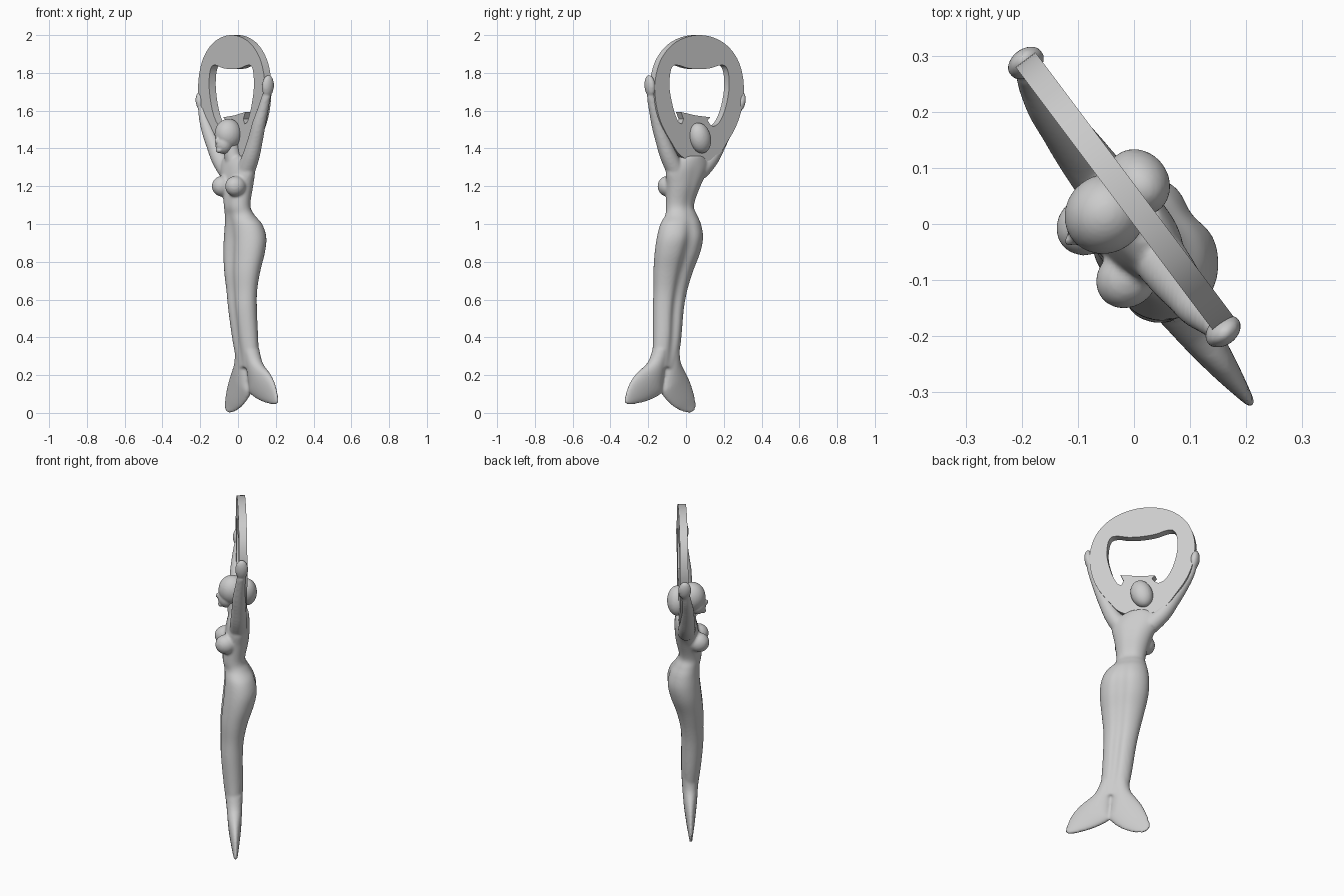
import bpy, bmesh
from math import sin, cos, pi, exp
from mathutils import Vector, Matrix

if "Cube" in bpy.data.objects:
    bpy.data.objects.remove(bpy.data.objects["Cube"])


# Local axes: a = sideways, b = towards the figure's front; the figure is turned about z
def W(a, b, z):
    return Vector((0.6 * a - 0.8 * b, -0.8 * a - 0.6 * b, z))


def smooth_path(pts, n=5, closed=False):
    pts = [Vector(p) for p in pts]
    N, out = len(pts), []
    for i in range(N if closed else N - 1):
        g = (lambda k: pts[k % N]) if closed else (lambda k: pts[min(max(k, 0), N - 1)])
        p0, p1, p2, p3 = g(i - 1), g(i), g(i + 1), g(i + 2)
        for k in range(n):
            t = k / n
            out.append(0.5 * (2 * p1 + (p2 - p0) * t + (2 * p0 - 5 * p1 + 4 * p2 - p3) * t * t
                              + (3 * p1 - p0 - 3 * p2 + p3) * t ** 3))
    return out if closed else out + [pts[-1]]


def loft(bm, rings):
    part = bmesh.new()
    vs = [[part.verts.new(p) for p in r] for r in rings]
    n = len(vs[0])
    for r, s in zip(vs, vs[1:]):
        for i in range(n):
            part.faces.new((r[i], r[(i + 1) % n], s[(i + 1) % n], s[i]))
    part.faces.new(vs[0])
    part.faces.new(vs[-1])
    merge(bm, part)


def merge(bm, part):
    bmesh.ops.recalc_face_normals(part, faces=part.faces)
    me = bpy.data.meshes.new("part")
    part.to_mesh(me)
    part.free()
    bm.from_mesh(me)
    bpy.data.meshes.remove(me)


def blob(bm, c, r, lean=0.0):
    part = bmesh.new()
    bmesh.ops.create_uvsphere(part, u_segments=24, v_segments=16, radius=1)
    rot = Matrix.Rotation(lean, 3, 'Y')
    for v in part.verts:
        p = rot @ Vector((v.co.x * r[0], v.co.y * r[1], v.co.z * r[2]))
        v.co = W(*(p + Vector(c)))
    merge(bm, part)


def tube(bm, path):
    # path rows: a, b, z, radius
    rows = smooth_path(path)
    rings = []
    for i, p in enumerate(rows):
        d = rows[min(i + 1, len(rows) - 1)] - rows[max(i - 1, 0)]
        d = Vector((d[0], d[2])).normalized()
        rings.append([W(p[0] + p[3] * cos(t) * d.y, p[1] + p[3] * sin(t), p[2] - p[3] * cos(t) * d.x)
                      for t in (2 * pi * k / 16 for k in range(16))])
    loft(bm, rings)


def finish(name, bm, voxel, rounds):
    me = bpy.data.meshes.new(name)
    bm.to_mesh(me)
    bm.free()
    ob = bpy.data.objects.new(name, me)
    bpy.context.collection.objects.link(ob)
    m = ob.modifiers.new("fuse", 'REMESH')
    m.mode, m.voxel_size, m.use_smooth_shade = 'VOXEL', voxel, True
    s = ob.modifiers.new("soften", 'SMOOTH')
    s.factor, s.iterations = 0.5, rounds
    return ob


body = bmesh.new()

# Trunk and legs: z, centre a, centre b, half width, half depth, groove
trunk = [(1.36, -.03, -.01, .07, .045, 0), (1.33, -.02, -.005, .115, .056, 0),
         (1.28, -.005, 0, .128, .066, .05), (1.2, .01, .01, .1, .07, .06),
         (1.1, .023, .0235, .08, .064, .05), (1.05, .025, .009, .09, .07, .05),
         (1.0, .04, -.006, .118, .086, .1), (.93, .048, -.011, .134, .098, .17),
         (.85, .0555, .001, .133, .095, .2), (.75, .0675, .0225, .116, .082, .2),
         (.65, .078, .0335, .099, .07, .22), (.55, .0895, .037, .09, .067, .25),
         (.4, .1025, .03, .083, .06, .22), (.3, .115, .026, .08, .05, .15), (.24, .125, .026, .085, .042, .08)]
rings = []
for z, ca, cb, A, B, g in smooth_path(trunk):
    ring = []
    for k in range(48):
        t = 2 * pi * k / 48
        dent = 1 - g * exp(-(cos(t) / .28) ** 2)
        ring.append(W(ca + A * cos(t), cb + B * sin(t) * dent, z))
    rings.append(ring)
loft(body, rings)

# Tail flukes: outer edge (a, z), inner edge (a, z), half thickness
flukes = [
    [(.19, .34, .11, .33, .045), (.225, .27, .125, .25, .042), (.3, .215, .14, .15, .036),
     (.348, .165, .146, .103, .03), (.376, .11, .23, .065, .02), (.389, .065, .33, .045, .011), (.388, .056, .37, .046, .007)],
    [(.035, .34, .12, .33, .045), (.025, .27, .13, .25, .042), (-.015, .21, .138, .15, .036),
     (-.045, .16, .142, .103, .03), (-.07, .1, .075, .04, .02), (-.083, .05, .01, .008, .011), (-.08, .015, -.04, -.002, .007)]]
for rows in flukes:
    rings = []
    for pa, pz, qa, qz, h in smooth_path(rows, 4):
        rings.append([W((pa + qa) / 2 + (pa - qa) / 2 * cos(t), .025 + h * sin(t),
                        (pz + qz) / 2 + (pz - qz) / 2 * cos(t))
                      for t in (2 * pi * k / 24 for k in range(24))])
    loft(body, rings)

# Breasts
for a in (.07, -.048):
    blob(body, (a, .068, 1.2), (.052, .058, .055))

# Arms and hands gripping the ring
tube(body, [(.06, 0, 1.27, .05), (.115, .0, 1.36, .046), (.155, .0, 1.45, .04), (.185, 0, 1.53, .036),
            (.215, -.005, 1.61, .029), (.238, -.01, 1.68, .024)])
blob(body, (.248, -.012, 1.73), (.025, .036, .06), .1)
tube(body, [(-.09, 0, 1.28, .05), (-.16, 0, 1.345, .046), (-.215, .0, 1.42, .04), (-.262, 0, 1.49, .035),
            (-.305, -.005, 1.555, .028), (-.33, -.012, 1.61, .024)])
blob(body, (-.345, -.018, 1.65), (.025, .036, .055), -.15)

# Neck
tube(body, [(-.015, .0, 1.3, .05), (-.03, .012, 1.36, .045), (-.045, .02, 1.43, .045)])
finish("mermaid_body", body, .007, 6)

# Head with face and gathered hair
head = bmesh.new()
blob(head, (-.045, .03, 1.475), (.07, .075, .082))
blob(head, (-.045, .06, 1.425), (.046, .046, .055))
blob(head, (-.045, .104, 1.44), (.01, .016, .017))
blob(head, (-.045, .092, 1.39), (.02, .016, .015))
blob(head, (-.045, .098, 1.414), (.02, .01, .008))
blob(head, (-.055, -.05, 1.455), (.06, .055, .083), .3)
finish("mermaid_head", head, .006, 3)

# Flat opener ring with a tongue in the opening
half = [(.1, 1.985), (.19, 1.94), (.26, 1.86), (.293, 1.75), (.285, 1.63), (.25, 1.53),
        (.19, 1.44), (.12, 1.36)]
c = -.056
outer = [(c, 2.0)] + [(c + a, z) for a, z in half] + [(c, 1.325)] + [(c - a, z) for a, z in reversed(half)]
opening = [(.06, 1.53), (.085, 1.545), (.115, 1.61), (.14, 1.71), (.138, 1.79), (.12, 1.835), (.08, 1.84),
           (.02, 1.825), (-.056, 1.82), (-.13, 1.825), (-.19, 1.84), (-.23, 1.835), (-.25, 1.79),
           (-.252, 1.71), (-.228, 1.61), (-.19, 1.54), (-.15, 1.517), (-.125, 1.53)]
tongue = [(-.11, 1.55), (-.128, 1.565), (-.03, 1.575), (.066, 1.593), (.048, 1.555)]
cu = bpy.data.curves.new("ring_outline", 'CURVE')
cu.dimensions, cu.fill_mode, cu.extrude = '2D', 'BOTH', .022
for pts in (smooth_path(outer, 5, True), smooth_path(opening, 4) + [Vector(p) for p in tongue]):
    sp = cu.splines.new('POLY')
    sp.points.add(len(pts) - 1)
    for q, p in zip(sp.points, pts):
        q.co = (p[0], p[1], 0, 1)
    sp.use_cyclic_u = True
ob = bpy.data.objects.new("ring_outline", cu)
bpy.context.collection.objects.link(ob)
me = bpy.data.meshes.new_from_object(ob.evaluated_get(bpy.context.evaluated_depsgraph_get()))
bpy.data.objects.remove(ob)
bm = bmesh.new()
bm.from_mesh(me)
bmesh.ops.remove_doubles(bm, verts=bm.verts, dist=1e-5)
for v in bm.verts:
    v.co = W(v.co.x, v.co.z - .021, v.co.y)
bmesh.ops.recalc_face_normals(bm, faces=bm.faces)
bm.to_mesh(me)
bm.free()
ring = bpy.data.objects.new("opener_ring", me)
bpy.context.collection.objects.link(ring)
bpy.ops.object.select_all(action='DESELECT')
ring.select_set(True)
bpy.context.view_layer.objects.active = ring
bpy.ops.object.shade_smooth_by_angle()
